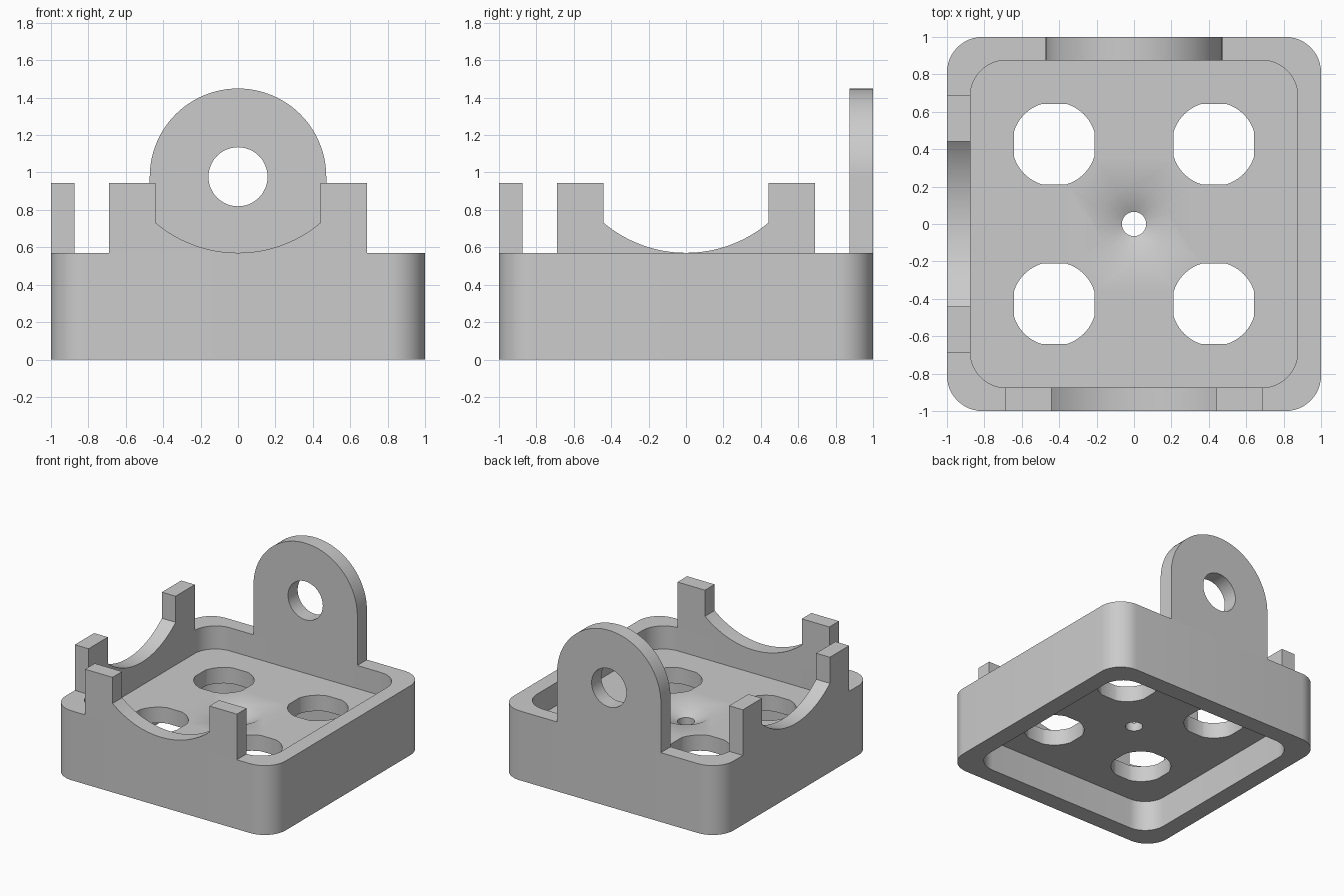
import bpy, bmesh
from math import pi, cos, sin, asin, acos, radians
from mathutils import Matrix, Vector

if "Cube" in bpy.data.objects:
    bpy.data.objects.remove(bpy.data.objects["Cube"], do_unlink=True)

# Shared dimensions
INNER = 0.875                 # inside of the wall
THICK = 1 - INNER
RIM = 0.57                    # top of the wall
FLOOR_LOW, FLOOR_TOP = 0.25, 0.38

grey = bpy.data.materials.new("plain grey")
grey.use_nodes = True
COLOUR = (0.6, 0.6, 0.6, 1)
grey.diffuse_color = COLOUR
grey.node_tree.nodes["Principled BSDF"].inputs["Base Color"].default_value = COLOUR


def arc(cx, cy, r, start, end, steps):
    return [(cx + r * cos(start + (end - start) * i / steps),
             cy + r * sin(start + (end - start) * i / steps)) for i in range(steps + 1)]


def circle(cx, cy, r, steps=48):
    return arc(cx, cy, r, 0, 2 * pi, steps)[:-1]


def rounded_square(half, r, steps=12):
    pts = []
    k = half - r
    for q, (sx, sy) in enumerate([(1, 1), (-1, 1), (-1, -1), (1, -1)]):
        pts += arc(sx * k, sy * k, r, q * pi / 2, (q + 1) * pi / 2, steps)
    return pts


def flattened_circle(cx, cy, r, half):
    """A circle cut flat on four sides."""
    cut = acos(half / r)
    pts = []
    for q in range(4):
        pts += arc(cx, cy, r, q * pi / 2 + cut, (q + 1) * pi / 2 - cut, 12)
    return pts


def plate(name, loops, depth, matrix):
    """Fill an outline with holes, thicken it along local z and place it."""
    bm = bmesh.new()
    edges = []
    for loop in loops:
        vs = [bm.verts.new((x, y, 0)) for x, y in loop]
        edges += [bm.edges.new((v, vs[i - 1])) for i, v in enumerate(vs)]
    bmesh.ops.triangle_fill(bm, edges=edges, use_beauty=True)
    out = bmesh.ops.extrude_face_region(bm, geom=bm.faces[:], use_keep_orig=True)
    moved = [g for g in out["geom"] if isinstance(g, bmesh.types.BMVert)]
    bmesh.ops.translate(bm, verts=moved, vec=Vector((0, 0, depth)))
    bmesh.ops.recalc_face_normals(bm, faces=bm.faces[:])
    bm.transform(matrix)
    mesh = bpy.data.meshes.new(name)
    bm.to_mesh(mesh)
    bm.free()
    mesh.materials.append(grey)
    obj = bpy.data.objects.new(name, mesh)
    bpy.context.collection.objects.link(obj)
    return obj


# Placements: level plates rise from a height; upright ones run toward -y
floor_level = Matrix.Translation((0, 0, FLOOR_LOW))
upright = Matrix.Rotation(pi / 2, 4, 'X')
front = Matrix.Translation((0, -INNER, 0)) @ upright
back = Matrix.Translation((0, 1, 0)) @ upright
side = Matrix.Rotation(-pi / 2, 4, 'Z') @ front

# Rounded square wall, with a slightly thicker skirt below the floor
outside = rounded_square(1, 0.19)
inside = rounded_square(INNER, 0.19)
parts = [plate("outer_wall", [outside, inside], RIM - FLOOR_LOW, floor_level),
         plate("lower_skirt", [outside, rounded_square(0.855, 0.18)], FLOOR_LOW, Matrix())]

# Raised floor with four large openings and a small centre hole
holes = [flattened_circle(sx * 0.427, sy * 0.427, 0.225, 0.215)
         for sx in (-1, 1) for sy in (-1, 1)]
floor = plate("floor_plate", [inside, circle(0, 0, 0.065)] + holes,
              FLOOR_TOP - FLOOR_LOW, floor_level)
parts.append(floor)

# Shallow conical dip around the centre hole
DIP_R, SLOPE, ABOVE = 0.19, 0.48, 0.06
height = DIP_R * SLOPE + ABOVE
bpy.ops.mesh.primitive_cone_add(vertices=48, radius1=0, radius2=height / SLOPE, depth=height,
                                location=(0, 0, FLOOR_TOP + ABOVE - height / 2))
cutter = bpy.context.object
cutter.name = "dip_cutter"
cutter.hide_render = True
cutter.data.materials.append(grey)
dip = floor.modifiers.new("dip", 'BOOLEAN')
dip.operation = 'DIFFERENCE'
dip.solver = 'EXACT'
dip.object = cutter
bpy.context.view_layer.objects.active = floor
bpy.ops.object.modifier_apply(modifier=dip.name)
bpy.data.objects.remove(cutter, do_unlink=True)

# Two cradles: a pair of posts joined by a shallow hollow
POST_IN, POST_OUT, POST_TOP, R = 0.44, 0.69, 0.945, 0.685
swing = asin(POST_IN / R)
hollow = arc(0, RIM + 0.0005 + R, R, -pi / 2 + swing, -pi / 2 - swing, 32)
cradle = ([(-POST_OUT, RIM), (POST_OUT, RIM), (POST_OUT, POST_TOP), (POST_IN, POST_TOP)]
          + hollow + [(-POST_IN, POST_TOP), (-POST_OUT, POST_TOP)])
parts.append(plate("front_cradle", [cradle], THICK, front))
parts.append(plate("right_cradle", [cradle], THICK, side))

# Round-topped lug with a pin hole at the back
LUG_Z, LUG_R = 0.977, 0.472
lug = [(-LUG_R, RIM), (LUG_R, RIM)] + arc(0, LUG_Z, LUG_R, 0, pi, 48)
parts.append(plate("back_lug", [lug, circle(0, LUG_Z, 0.158)], THICK, back))

# Smooth the curves, keep the corners sharp
bpy.ops.object.select_all(action='DESELECT')
for obj in parts:
    obj.select_set(True)
bpy.context.view_layer.objects.active = floor
bpy.ops.object.shade_smooth_by_angle(angle=radians(30))
